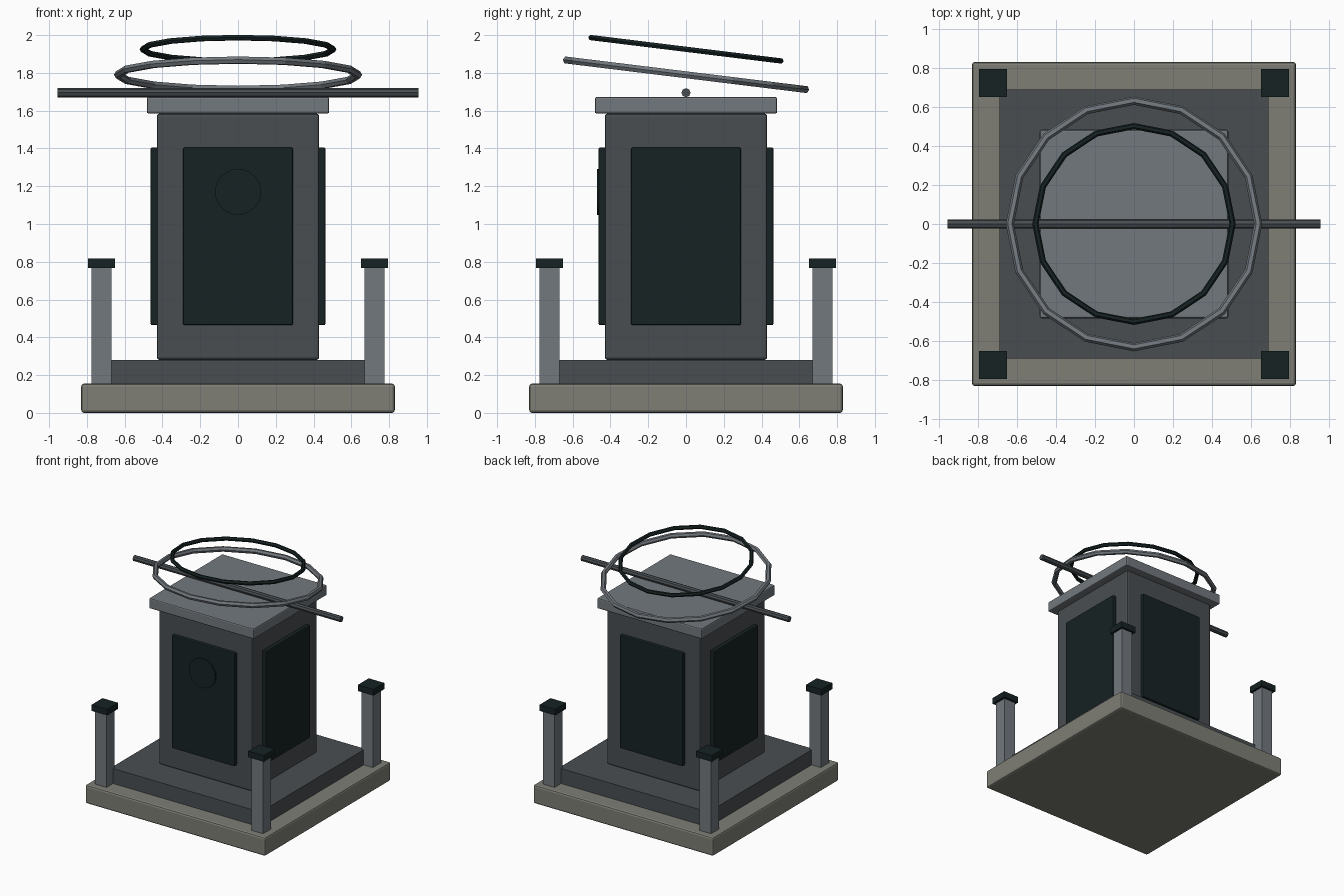
import bpy
import bmesh
from math import cos, sin, pi, radians
from mathutils import Matrix, Vector

if "Cube" in bpy.data.objects:
    bpy.data.objects.remove(bpy.data.objects["Cube"])


def material(name, rgb):
    m = bpy.data.materials.new(name)
    m.diffuse_color = (*rgb, 1)
    m.use_nodes = True
    m.node_tree.nodes["Principled BSDF"].inputs["Base Color"].default_value = m.diffuse_color
    return m


STONE = material("stone", (0.21, 0.21, 0.18))
DARK = material("dark_metal", (0.066, 0.076, 0.083))
LIGHT = material("light_metal", (0.17, 0.19, 0.21))
BLACK = material("black_panel", (0.008, 0.016, 0.017))


def finish(name, bm, mat, bevel=0):
    bmesh.ops.recalc_face_normals(bm, faces=bm.faces)
    me = bpy.data.meshes.new(name)
    bm.to_mesh(me)
    bm.free()
    ob = bpy.data.objects.new(name, me)
    bpy.context.collection.objects.link(ob)
    me.materials.append(mat)
    if bevel:
        mod = ob.modifiers.new("bevel", "BEVEL")
        mod.width = bevel
        mod.segments = 2
    return ob


def box(name, lo, hi, mat, bevel=0):
    lo, hi = Vector(lo), Vector(hi)
    bm = bmesh.new()
    bmesh.ops.create_cube(bm, size=1, matrix=Matrix.Translation((lo + hi) / 2)
                          @ Matrix.Diagonal((*(hi - lo), 1)))
    return finish(name, bm, mat, bevel)


def block(name, half, z0, z1, mat, bevel=0):
    return box(name, (-half, -half, z0), (half, half, z1), mat, bevel)


def cylinder(name, r, depth, sides, centre, rot, mat):
    bm = bmesh.new()
    bmesh.ops.create_cone(bm, cap_ends=True, segments=sides, radius1=r, radius2=r,
                          depth=depth, matrix=Matrix.Translation(centre) @ rot)
    return finish(name, bm, mat)


def ring(name, R, r, z, tilt, mat, n=16, m=6):
    bm = bmesh.new()
    loops = []
    for i in range(n):
        a = 2 * pi * i / n
        loops.append([bm.verts.new(((R + r * cos(b)) * cos(a), (R + r * cos(b)) * sin(a), r * sin(b)))
                      for b in (2 * pi * j / m for j in range(m))])
    for i in range(n):
        p, q = loops[i], loops[(i + 1) % n]
        for j in range(m):
            k = (j + 1) % m
            bm.faces.new((p[j], q[j], q[k], p[k]))
    ob = finish(name, bm, mat)
    ob.location.z = z
    ob.rotation_euler.x = tilt
    return ob


# Stacked plinth, cabinet and lid
block("base_slab", 0.83, 0, 0.155, STONE, 0.015)
block("plinth", 0.69, 0.155, 0.28, DARK)
block("cabinet", 0.43, 0.28, 1.585, DARK, 0.015)
block("lid", 0.483, 1.585, 1.672, LIGHT, 0.01)

# Raised panel on each side
for i, side in enumerate(("front", "right", "back", "left")):
    p = box(side + "_panel", (-0.29, -0.462, 0.465), (0.29, -0.42, 1.405), BLACK, 0.006)
    p.rotation_euler.z = i * pi / 2

# Round badge on the front panel
cylinder("front_disc", 0.122, 0.03, 24, (0, -0.457, 1.17), Matrix.Rotation(pi / 2, 4, 'X'), BLACK)

# Corner posts with caps
for sx in (-1, 1):
    for sy in (-1, 1):
        x, y = 0.722 * sx, 0.722 * sy
        box("corner_post", (x - 0.053, y - 0.053, 0.155), (x + 0.053, y + 0.053, 0.77), LIGHT)
        box("post_cap", (x - 0.072, y - 0.072, 0.767), (x + 0.072, y + 0.072, 0.818), BLACK)

# Cross rod and tilted rings above the lid
cylinder("cross_rod", 0.024, 1.91, 8, (0, 0, 1.695), Matrix.Rotation(pi / 2, 4, 'Y'), DARK)
ring("large_ring", 0.636, 0.021, 1.79, radians(-7), LIGHT)
ring("small_ring", 0.505, 0.016, 1.925, radians(-7), BLACK)
